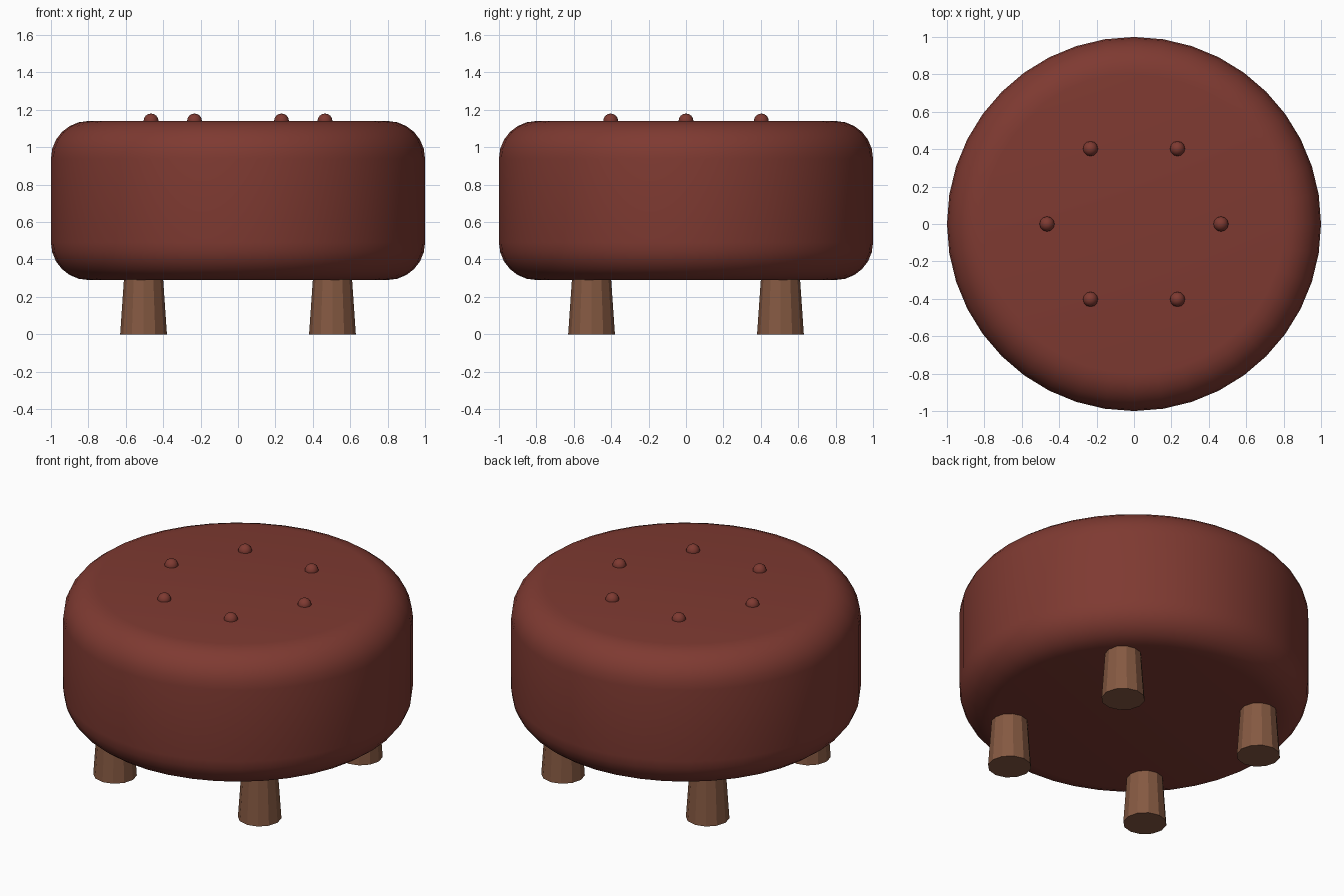
import bpy, bmesh, math

if "Cube" in bpy.data.objects:
    bpy.data.objects.remove(bpy.data.objects["Cube"])


def material(name, rgb):
    m = bpy.data.materials.new(name)
    m.diffuse_color = (*rgb, 1)
    m.use_nodes = True
    m.node_tree.nodes["Principled BSDF"].inputs["Base Color"].default_value = m.diffuse_color
    return m


leather = material("red brown leather", (0.21, 0.042, 0.031))
wood = material("brown wood", (0.235, 0.10, 0.054))


def finish(name, mat, smooth=None):
    ob = bpy.context.object
    ob.name = name
    ob.data.materials.append(mat)
    if smooth is not None:
        bpy.ops.object.shade_smooth_by_angle(angle=math.radians(smooth))
    return ob


# Round cushion: profile with rounded rims, spun into rings
Z0, Z1, R, SIDES, STEPS = 0.29, 1.14, 0.2, 40, 6
arc = [math.pi / 2 * i / STEPS for i in range(STEPS + 1)]
profile = [(1 - R + R * math.sin(a), Z0 + R - R * math.cos(a)) for a in arc]
profile += [(1 - R + R * math.cos(a), Z1 - R + R * math.sin(a)) for a in arc]
bm = bmesh.new()
rings = [[bm.verts.new((r * math.cos(2 * math.pi * k / SIDES),
                        r * math.sin(2 * math.pi * k / SIDES), z))
          for k in range(SIDES)] for r, z in profile]
for low, high in zip(rings, rings[1:]):
    for k in range(SIDES):
        n = (k + 1) % SIDES
        bm.faces.new((low[k], low[n], high[n], high[k]))
bm.faces.new(rings[-1])
bm.faces.new(rings[0][::-1])
mesh = bpy.data.meshes.new("cushion")
bm.to_mesh(mesh)
bm.free()
cushion = bpy.data.objects.new("cushion", mesh)
bpy.context.collection.objects.link(cushion)
bpy.context.view_layer.objects.active = cushion
cushion.select_set(True)
finish("cushion", leather, 40)

# Ring of six tuft buttons
for i in range(6):
    a = math.pi / 3 * i
    bpy.ops.mesh.primitive_uv_sphere_add(
        segments=12, ring_count=8, radius=0.04,
        location=(0.465 * math.cos(a), 0.465 * math.sin(a), Z1))
    finish("button", leather, 40)

# Four tapered legs, faceted
for sx in (-1, 1):
    for sy in (-1, 1):
        bpy.ops.mesh.primitive_cone_add(
            vertices=12, radius1=0.125, radius2=0.103, depth=0.32,
            location=(0.505 * sx, 0.505 * sy, 0.16))
        finish("leg", wood)
